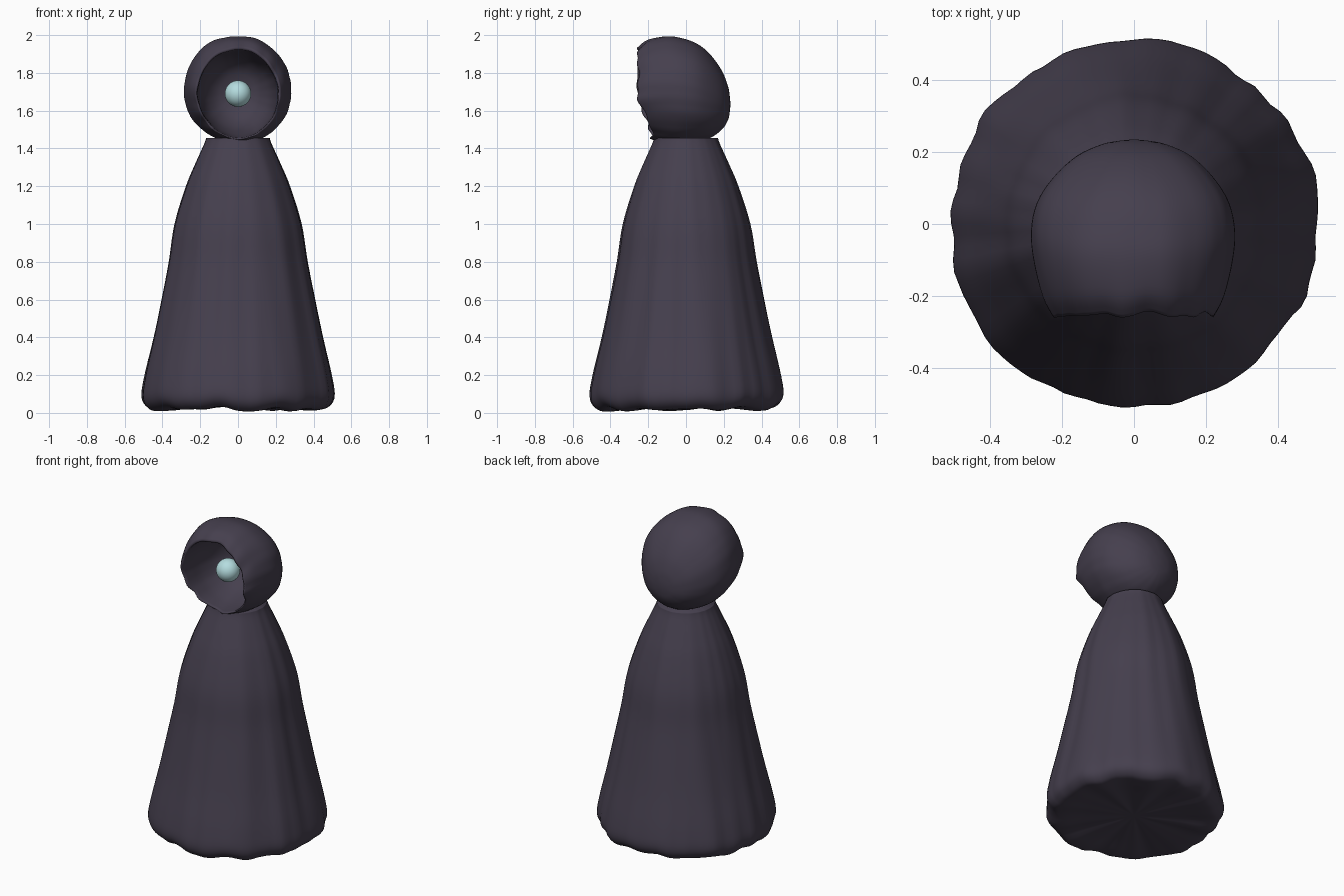
import bpy, bmesh, math
from mathutils import Vector, noise

if "Cube" in bpy.data.objects:
    bpy.data.objects.remove(bpy.data.objects["Cube"])

N = 96


def material(name, rgb):
    m = bpy.data.materials.new(name)
    m.diffuse_color = (*rgb, 1)
    m.use_nodes = True
    m.node_tree.nodes["Principled BSDF"].inputs["Base Color"].default_value = m.diffuse_color
    return m


cloth = material("dark plum cloth", (0.060, 0.050, 0.076))
glow = material("pale aqua", (0.46, 0.72, 0.74))


def interp(keys, n):
    """Smooth resampling of key rows (Catmull-Rom)."""
    out = []
    for i in range(len(keys) - 1):
        p = [keys[max(0, min(len(keys) - 1, i + k))] for k in (-1, 0, 1, 2)]
        for s in range(n):
            t = s / n
            out.append([0.5 * (2 * b + (c - a) * t + (2 * a - 5 * b + 4 * c - d) * t * t
                               + (3 * b - a - 3 * c + d) * t ** 3) for a, b, c, d in zip(*p)])
    return out + [list(keys[-1])]


def loft(name, rings, start, end, mat):
    """Closed skin over rings of points, with a pole at each end."""
    bm = bmesh.new()
    vs = [[bm.verts.new(p) for p in r] for r in rings]
    for a, b in zip(vs, vs[1:]):
        for i in range(N):
            j = (i + 1) % N
            bm.faces.new((a[i], a[j], b[j], b[i]))
    for pole, ring in ((start, vs[0]), (end, vs[-1])):
        c = bm.verts.new(pole)
        for i in range(N):
            bm.faces.new((c, ring[i], ring[(i + 1) % N]))
    bmesh.ops.recalc_face_normals(bm, faces=bm.faces)
    me = bpy.data.meshes.new(name)
    bm.to_mesh(me)
    bm.free()
    me.materials.append(mat)
    me.shade_smooth()
    ob = bpy.data.objects.new(name, me)
    bpy.context.collection.objects.link(ob)
    return ob


def rough(x, y, z, seed):
    return noise.noise(Vector((x, y, z + seed)))


# Robe: flared profile (radius, height) with vertical folds and a wavy hem
profile = [(0.10, 0.035), (0.28, 0.03), (0.42, 0.022), (0.48, 0.035), (0.512, 0.09), (0.498, 0.2),
           (0.452, 0.4), (0.41, 0.6), (0.37, 0.8), (0.337, 1.0), (0.275, 1.2),
           (0.225, 1.32), (0.18, 1.42), (0.168, 1.455)]
rings = []
for r, z in interp(profile, 5):
    ring = []
    fold = 0.004 + 0.014 * max(0, 1 - z / 1.5)
    for i in range(N):
        a = math.tau * i / N
        c, s = math.cos(a), math.sin(a)
        k = fold * (1.0 * rough(c * 2.2, s * 2.2, z * 0.8, 3) + 0.8 * rough(c * 6, s * 6, z * 0.7, 9))
        k *= min(1, r / 0.3)
        dz = 0.022 * rough(c * 3.5, s * 3.5, 0, 5) * max(0, 1 - z / 0.25) * min(1, r / 0.4)
        ring.append(((r + k) * c, (r + k) * s, max(0.0, z + dz)))
    rings.append(ring)
loft("robe", rings, (0, 0, 0.04), (0, 0, 1.455), cloth)

# Hood: ellipses (y, centre z, half width, half height, rim slant)
# running from the inside of the cavity, round the rim, to the back
inner = [(0.13, 1.69, 0.06, 0.06, 0), (0.10, 1.69, 0.12, 0.13, 0), (0.03, 1.69, 0.175, 0.185, 0),
         (-0.08, 1.69, 0.205, 0.215, 0.3), (-0.18, 1.69, 0.21, 0.225, 0.8), (-0.248, 1.69, 0.213, 0.23, 1)]
outer = [(-0.254, 1.692, 0.222, 0.239, 1), (-0.20, 1.708, 0.250, 0.268, 0.8), (-0.10, 1.715, 0.277, 0.284, 0.3),
         (-0.02, 1.708, 0.286, 0.280, 0), (0.06, 1.695, 0.270, 0.260, 0), (0.13, 1.675, 0.225, 0.220, 0),
         (0.19, 1.655, 0.16, 0.155, 0), (0.222, 1.64, 0.09, 0.09, 0), (0.232, 1.635, 0.04, 0.04, 0)]
rings = []
for y, cz, rx, rz, w in interp(inner, 3) + interp(outer, 4):
    ring = []
    for i in range(N):
        a = math.tau * i / N
        c, s = math.cos(a), math.sin(a)
        k = 1 + 0.035 * rough(c * 1.6, s * 1.6, y * 3, 20) + 0.012 * rough(c * 5, s * 5, y * 2, 31)
        z = cz + rz * k * s
        low = max(0, min(1, (1.66 - z) / 0.18))
        dy = w * (0.075 * low + 0.022 * rough(c * 3, s * 3, 0, 44))
        ring.append((rx * k * c, y + dy, z))
    rings.append(ring)
loft("hood", rings, (0, 0.14, 1.69), (0, 0.236, 1.635), cloth)

# Glowing orb floating in the hood
bpy.ops.mesh.primitive_uv_sphere_add(segments=32, ring_count=16, radius=0.07, location=(0, -0.10, 1.69))
orb = bpy.context.object
orb.name = "face_orb"
orb.data.materials.append(glow)
bpy.ops.object.shade_smooth()
